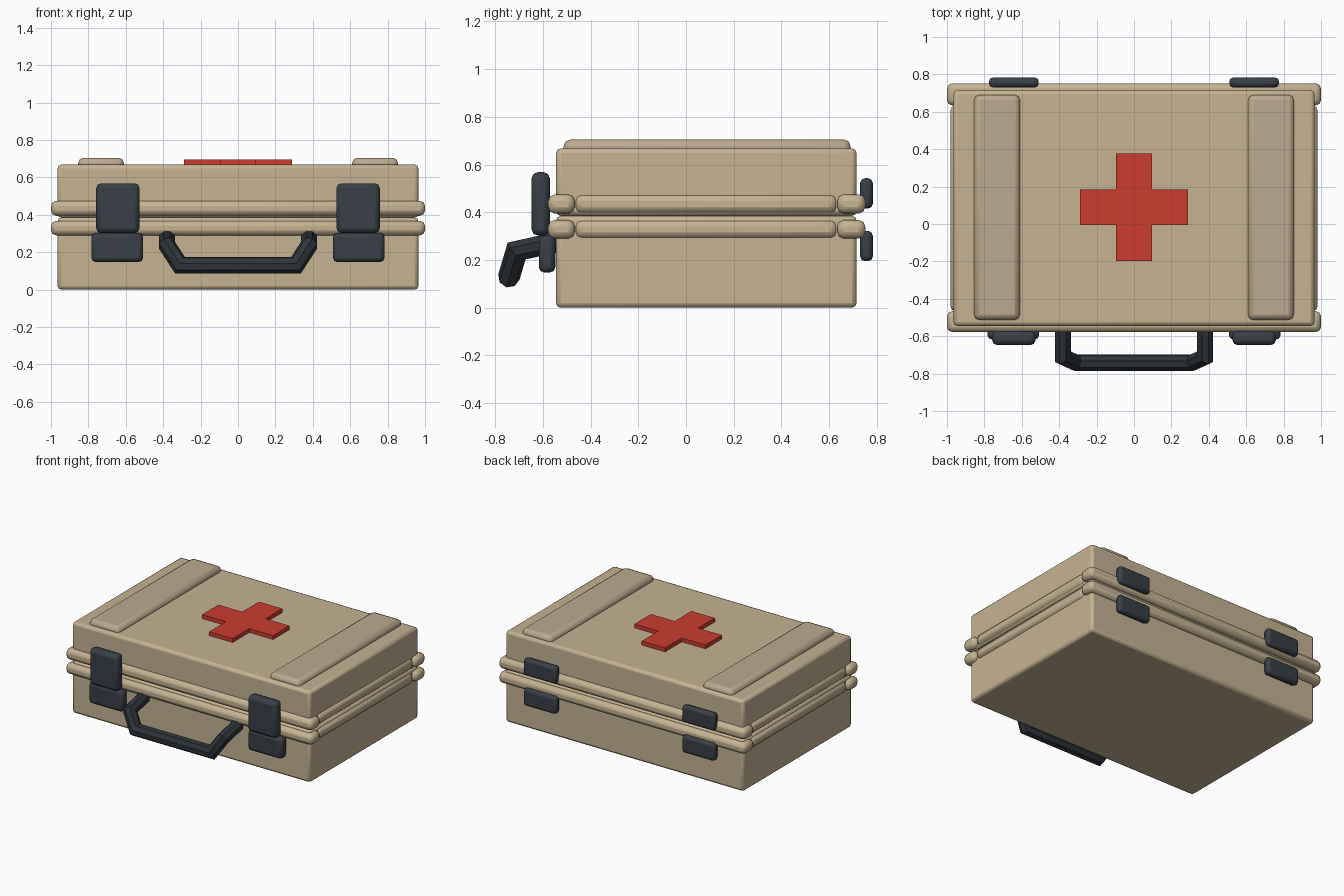
import bpy, bmesh, math
from mathutils import Vector

if "Cube" in bpy.data.objects:
    bpy.data.objects.remove(bpy.data.objects["Cube"])


def material(name, rgb):
    m = bpy.data.materials.new(name)
    m.diffuse_color = (*rgb, 1)
    m.use_nodes = True
    m.node_tree.nodes["Principled BSDF"].inputs["Base Color"].default_value = m.diffuse_color
    return m


TAN = material("tan shell", (0.56, 0.45, 0.29))
STRIP = material("dull tan trim", (0.50, 0.40, 0.275))
DARK = material("dark slate", (0.040, 0.050, 0.062))
GRIP = material("dark grip", (0.027, 0.034, 0.040))
RED = material("red", (0.60, 0.045, 0.030))


def finish(name, bm, mat, bevel=0, segments=2):
    """Turn a bmesh into a bevelled object with smooth-by-angle shading."""
    bmesh.ops.recalc_face_normals(bm, faces=bm.faces)
    mesh = bpy.data.meshes.new(name)
    bm.to_mesh(mesh)
    bm.free()
    mesh.materials.append(mat)
    ob = bpy.data.objects.new(name, mesh)
    bpy.context.collection.objects.link(ob)
    if bevel:
        mod = ob.modifiers.new("bevel", 'BEVEL')
        mod.width = bevel
        mod.segments = segments
    bpy.ops.object.select_all(action='DESELECT')
    ob.select_set(True)
    bpy.context.view_layer.objects.active = ob
    bpy.ops.object.shade_smooth_by_angle(angle=math.radians(30))
    return ob


def box(name, x, y, z, mat, bevel=0, segments=2):
    """Box between the given (low, high) ranges."""
    bm = bmesh.new()
    bmesh.ops.create_cube(bm, size=1)
    for v in bm.verts:
        v.co = [(r[0] + r[1]) / 2 + c * (r[1] - r[0]) for c, r in zip(v.co, (x, y, z))]
    return finish(name, bm, mat, bevel, segments)


def mirrored_box(name, x, y, z, mat, bevel, segments=2):
    """The same box on the right and on the left."""
    box(name + "_right", x, y, z, mat, bevel, segments)
    box(name + "_left", (-x[1], -x[0]), y, z, mat, bevel, segments)


def tube(name, points, radius, sides, mat):
    """Sweep a polygon along a path, with mitred corners."""
    pts = [Vector(p) for p in points]
    dirs = [(b - a).normalized() for a, b in zip(pts, pts[1:])]
    side = dirs[0].cross(Vector((0, 0, 1))).normalized()
    up = side.cross(dirs[0])
    bm = bmesh.new()
    offsets = [side * radius * math.cos(a) + up * radius * math.sin(a)
               for a in (math.tau * (i + 0.5) / sides for i in range(sides))]
    rings = [[bm.verts.new(pts[0] + o) for o in offsets]]
    for i, d in enumerate(dirs):
        end = pts[i + 1]
        n = (d + dirs[i + 1]).normalized() if i + 1 < len(dirs) else d
        ring = [bm.verts.new(v.co + d * ((end - v.co).dot(n) / d.dot(n)))
                for v in rings[-1]]
        rings.append(ring)
    for a, b in zip(rings, rings[1:]):
        for i in range(sides):
            j = (i + 1) % sides
            bm.faces.new((a[i], a[j], b[j], b[i]))
    bm.faces.new(rings[0])
    bm.faces.new(rings[-1])
    return finish(name, bm, mat)


# Case shells
box("case_base", (-0.965, 0.965), (-0.545, 0.715), (0.0, 0.385), TAN, 0.02)
box("case_lid", (-0.965, 0.965), (-0.545, 0.715), (0.385, 0.668), TAN, 0.02)

# Rim rails around the seam, on the base and on the lid
for part, z in (("base", (0.29, 0.368)), ("lid", (0.395, 0.475))):
    box(part + "_rail_front", (-1, 1), (-0.578, -0.466), z, TAN, 0.028)
    box(part + "_rail_back", (-1, 1), (0.634, 0.752), z, TAN, 0.028)
    mirrored_box(part + "_rail", (0.87, 0.982), (-0.466, 0.634), z, TAN, 0.028)

# Raised strips on the lid
mirrored_box("lid_strip", (0.61, 0.855), (-0.513, 0.69), (0.62, 0.705), STRIP, 0.028)

# Cross on the lid
bm = bmesh.new()
a, b = 0.095, 0.288
quarter = [(b, -a), (b, a), (a, a)]
outline = []
for k in range(4):
    c, s = (1, 0, -1, 0)[k], (0, 1, 0, -1)[k]
    outline += [(c * x - s * y, s * x + c * y + 0.09) for x, y in quarter]
face = bm.faces.new([bm.verts.new((x, y, 0.655)) for x, y in outline])
top = bmesh.ops.extrude_face_region(bm, geom=[face])["geom"]
for v in top:
    if isinstance(v, bmesh.types.BMVert):
        v.co.z = 0.697
finish("lid_cross", bm, RED)

# Latches on the front
mirrored_box("latch_upper", (0.527, 0.758), (-0.647, -0.571), (0.303, 0.568), DARK, 0.025)
mirrored_box("latch_lower", (0.508, 0.783), (-0.617, -0.548), (0.148, 0.303), DARK, 0.022)

# Hinge plates on the back
mirrored_box("hinge_upper", (0.51, 0.775), (0.73, 0.783), (0.416, 0.543), DARK, 0.02)
mirrored_box("hinge_lower", (0.51, 0.775), (0.73, 0.783), (0.195, 0.322), DARK, 0.02)

# Carrying handle
half = [(0.38, -0.54, 0.275), (0.38, -0.71, 0.238), (0.31, -0.742, 0.13)]
tube("handle", [(-x, y, z) for x, y, z in half] + half[::-1], 0.046, 8, GRIP)
